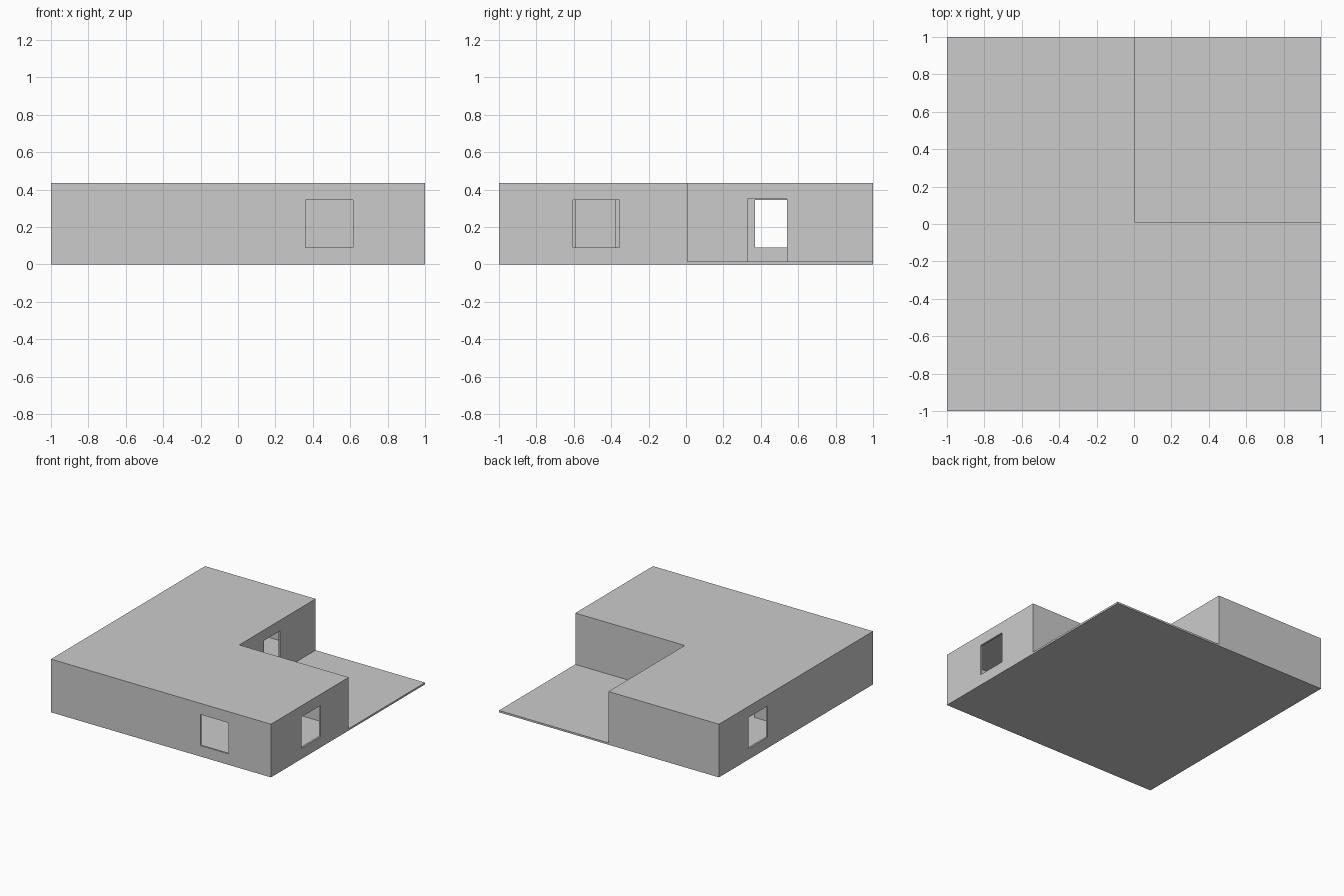
import bpy, bmesh

if "Cube" in bpy.data.objects:
    bpy.data.objects.remove(bpy.data.objects["Cube"])

T = 0.015                     # wall and floor thickness
TOP, ROOF = 0.428, 0.437      # wall top, roof top
IX, IY = 0.005, 0.009         # outer faces of the inner corner


def prism(name, outline, z0, z1):
    bm = bmesh.new()
    face = bm.faces.new([bm.verts.new((x, y, z0)) for x, y in outline])
    ext = bmesh.ops.extrude_face_region(bm, geom=[face])["geom"]
    bmesh.ops.translate(bm, vec=(0, 0, z1 - z0),
                        verts=[v for v in ext if isinstance(v, bmesh.types.BMVert)])
    bmesh.ops.recalc_face_normals(bm, faces=bm.faces[:])
    mesh = bpy.data.meshes.new(name)
    bm.to_mesh(mesh)
    bm.free()
    ob = bpy.data.objects.new(name, mesh)
    bpy.context.collection.objects.link(ob)
    return ob


def box(name, x0, x1, y0, y1, z0, z1):
    return prism(name, [(x0, y0), (x1, y0), (x1, y1), (x0, y1)], z0, z1)


def l_shape(name, z0, z1):
    return prism(name, [(-1, -1), (1, -1), (1, IY), (IX, IY), (IX, 1), (-1, 1)], z0, z1)


# Floor slab, L-shaped walls and flat roof
box("floor_slab", -1, 1, -1, 1, 0, T)
walls = l_shape("walls", T, TOP)
l_shape("roof", TOP, ROOF)

# Rooms, hollowed out of the walls
A, B = -1 + T, 1 - T
rooms = [(A, IX - T, A, IY - T), (IX, B, A, IY - T), (A, IX - T, IY, B)]
cuts = [r + (-0.1, 0.6) for r in rooms]

# Windows: front, right, left
W = (0.09, 0.345)
cuts += [(0.36, 0.615, -1.05, -0.95) + W,
         (0.95, 1.05, -0.605, -0.355) + W,
         (-1.05, -0.95, 0.37, 0.62) + W]

# Doorways: outer door, and two between rooms
D = (-0.05, 0.35)
cuts += [(-0.05, 0.05, 0.33, 0.54) + D,
         (-0.05, 0.05, -0.59, -0.38) + D,
         (-0.63, -0.42, -0.05, 0.05) + D]

for i, c in enumerate(cuts):
    cutter = box(f"cutter_{i}", *c)
    cutter.hide_render = True
    cutter.hide_set(True)
    mod = walls.modifiers.new("opening", "BOOLEAN")
    mod.operation = "DIFFERENCE"
    mod.solver = "EXACT"
    mod.object = cutter
